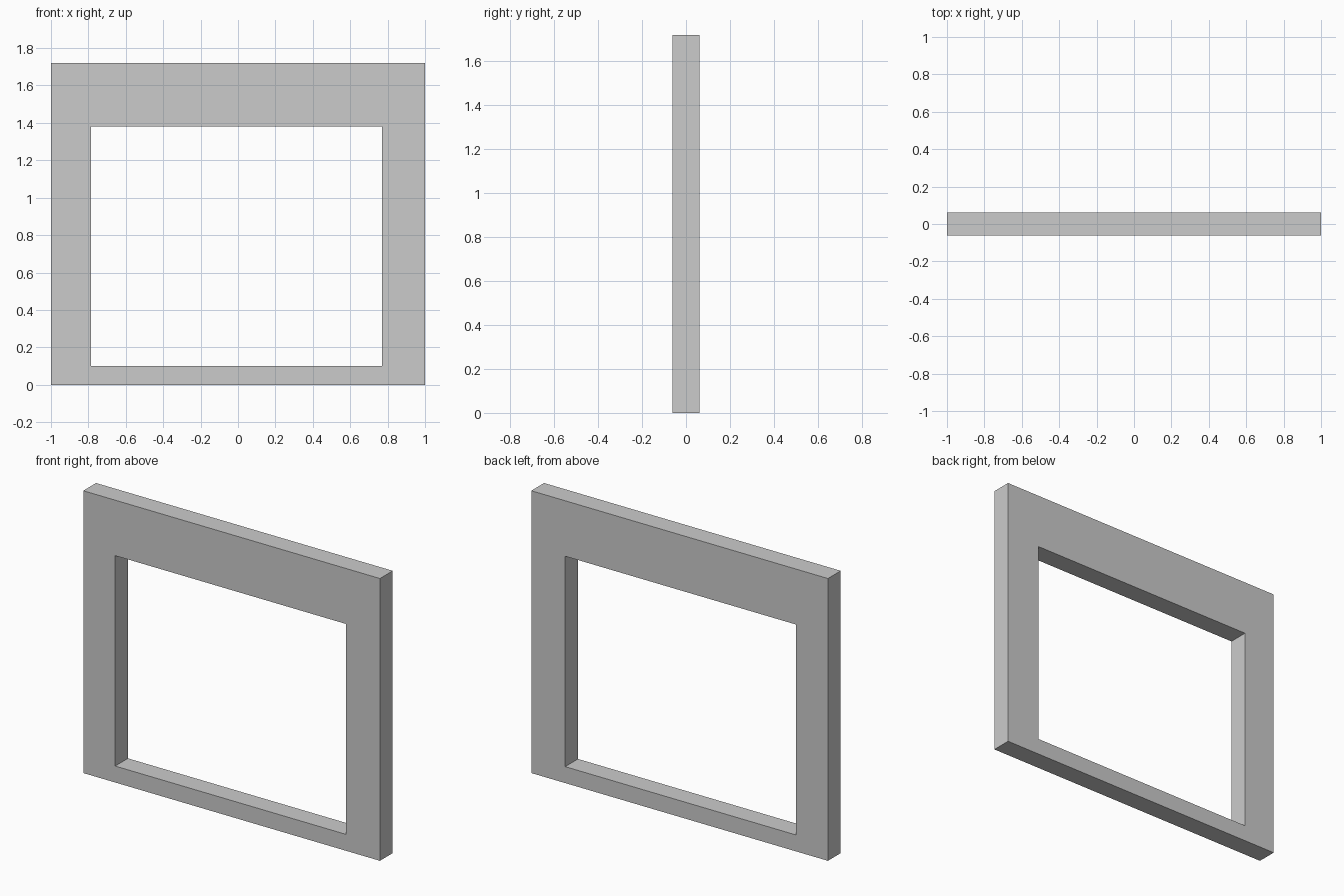
import bpy, bmesh

if "Cube" in bpy.data.objects:
    bpy.data.objects.remove(bpy.data.objects["Cube"])

W, H, D = 1.0, 1.72, 0.0615                 # half width, height, half depth
OPENING = (-0.785, 0.771, 0.10, 1.382)      # left, right, bottom, top


def rectangle(bm, left, right, bottom, top, y):
    return [bm.verts.new((x, y, z)) for x, z in
            ((left, bottom), (right, bottom), (right, top), (left, top))]


# Flat front ring between the outer edge and the opening
bm = bmesh.new()
outer = rectangle(bm, -W, W, 0, H, -D)
inner = rectangle(bm, *OPENING, -D)
for i in range(4):
    j = (i + 1) % 4
    bm.faces.new((outer[i], outer[j], inner[j], inner[i]))

# Extrude to full depth, giving the rim and the opening's reveal
ext = bmesh.ops.extrude_face_region(bm, geom=bm.faces[:], use_keep_orig=True)
moved = [g for g in ext["geom"] if isinstance(g, bmesh.types.BMVert)]
bmesh.ops.translate(bm, verts=moved, vec=(0, 2 * D, 0))
bmesh.ops.recalc_face_normals(bm, faces=bm.faces[:])

mesh = bpy.data.meshes.new("window_frame")
bm.to_mesh(mesh)
bm.free()
frame = bpy.data.objects.new("window_frame", mesh)
bpy.context.collection.objects.link(frame)
